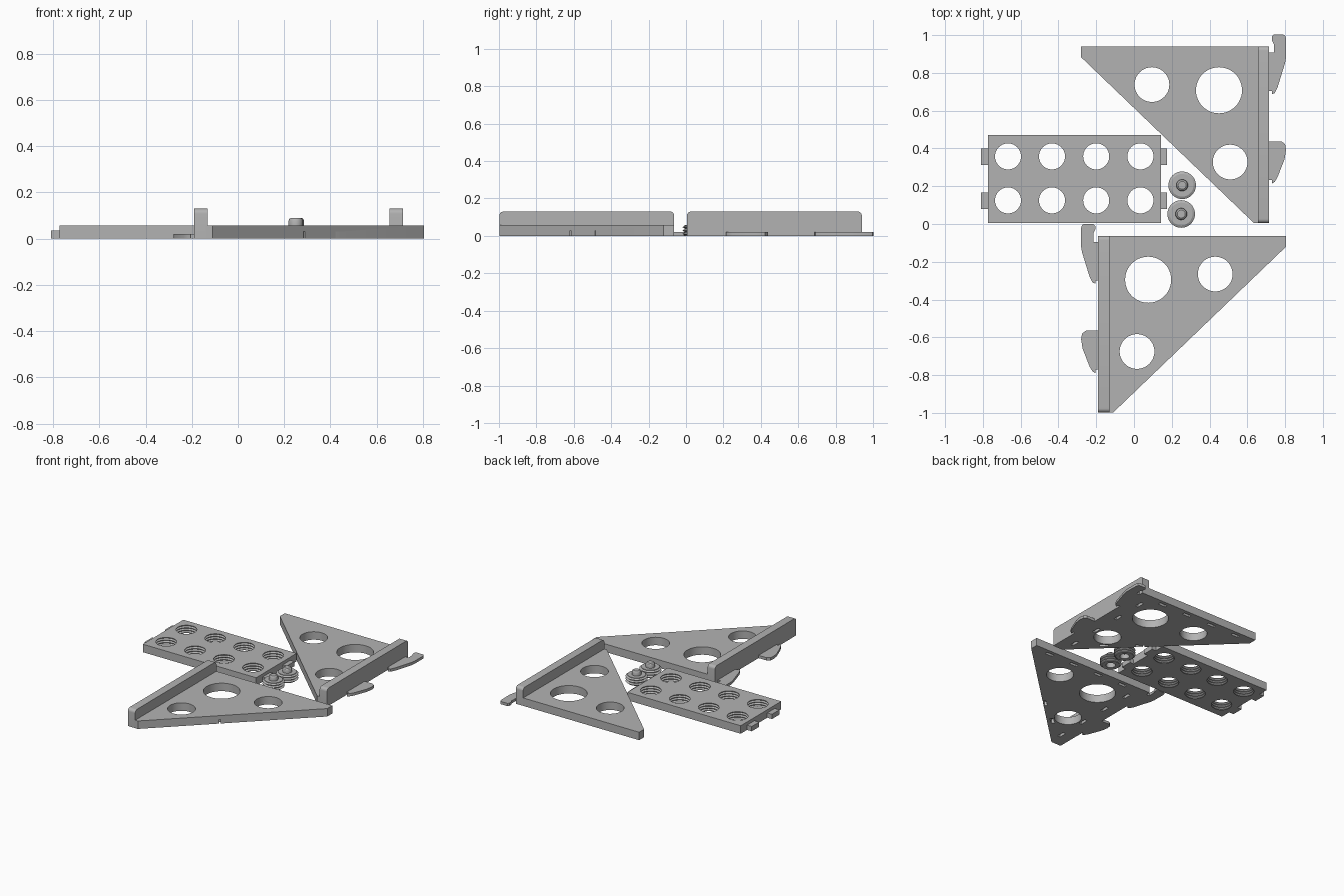
import bpy, bmesh, math
from mathutils import Vector

if "Cube" in bpy.data.objects:
    bpy.data.objects.remove(bpy.data.objects["Cube"])

T = 0.058  # plate thickness
grey = bpy.data.materials.new("plain grey")
grey.diffuse_color = (0.45, 0.45, 0.45, 1)
grey.use_nodes = True
grey.node_tree.nodes["Principled BSDF"].inputs["Base Color"].default_value = grey.diffuse_color


def finish(name, bm):
    bmesh.ops.recalc_face_normals(bm, faces=bm.faces)
    me = bpy.data.meshes.new(name)
    bm.to_mesh(me)
    bm.free()
    me.materials.append(grey)
    ob = bpy.data.objects.new(name, me)
    bpy.context.collection.objects.link(ob)
    return ob


def extrude(bm, pts, vec):
    """Extrude a closed 3D outline along vec."""
    f = bm.faces.new([bm.verts.new(p) for p in pts])
    r = bmesh.ops.extrude_face_region(bm, geom=[f])
    bmesh.ops.translate(bm, vec=vec, verts=[v for v in r["geom"] if isinstance(v, bmesh.types.BMVert)])


def slab(bm, pts, z0, z1):
    extrude(bm, [(x, y, z0) for x, y in pts], (0, 0, z1 - z0))


def circle(x, y, r, n=48):
    return [(x + r * math.cos(2 * math.pi * i / n), y + r * math.sin(2 * math.pi * i / n)) for i in range(n)]


def lathe(bm, prof, cx, cy, n=40):
    """Spin an (r, z) profile; both ends are capped."""
    rings = [[bm.verts.new((x, y, z)) for x, y in circle(cx, cy, r, n)] for r, z in prof]
    for a, b in zip(rings, rings[1:]):
        for i in range(n):
            j = (i + 1) % n
            bm.faces.new((a[i], a[j], b[j], b[i]))
    bm.faces.new(rings[0])
    bm.faces.new(rings[-1])


def cut(ob, bm):
    c = finish(ob.name + "_cutter", bm)
    c.hide_render = True
    m = ob.modifiers.new("holes", "BOOLEAN")
    m.operation, m.solver, m.object = "DIFFERENCE", "EXACT", c
    bpy.context.view_layer.objects.active = ob
    bpy.ops.object.modifier_apply(modifier=m.name)
    bpy.data.objects.remove(c)


def smooth(ob):
    bpy.ops.object.select_all(action="DESELECT")
    ob.select_set(True)
    bpy.context.view_layer.objects.active = ob
    bpy.ops.object.shade_smooth_by_angle(angle=math.radians(30))


UPPER_HOOK = [(-.265, 0), (-.215, 0), (-.205, -.01), (-.205, -.03), (-.215, -.05), (-.215, -.095),
              (-.18, -.095), (-.18, -.30), (-.205, -.30), (-.205, -.315), (-.22, -.31), (-.235, -.28),
              (-.275, -.15), (-.28, -.12), (-.28, -.02), (-.275, -.005)]
LOWER_HOOK = [(-.255, -.565), (-.18, -.565), (-.18, -.77), (-.205, -.77), (-.205, -.79), (-.22, -.78),
              (-.235, -.755), (-.272, -.66), (-.28, -.61), (-.275, -.58)]


def bracket(side, fx):
    """Triangular shelf bracket; fx maps a plan point into place."""
    def place(pts):
        return [fx(x, y) for x, y in pts]

    # Triangular web with three lightening holes
    bm = bmesh.new()
    slab(bm, place([(-.14, -.063), (.805, -.063), (.805, -.12), (-.11, -.998), (-.14, -.998)]), 0, T)
    web = finish(side + "_bracket_web", bm)
    bm = bmesh.new()
    for x, y, r in ((.075, -.295, .122), (.43, -.265, .092), (.016, -.675, .092)):
        slab(bm, place(circle(x, y, r)), -.05, .2)
    # Shallow slots along the three edges of the underside
    for a, b, n in (((.02, -.10), (.66, -.10), 4), ((-.10, -.2), (-.10, -.88), 4), ((.64, -.325), (.07, -.775), 4)):
        a, b = Vector(a), Vector(b)
        d = (b - a).normalized()
        s = Vector((-d.y, d.x))
        for i in range(n):
            c = a.lerp(b, i / (n - 1))
            slab(bm, place([tuple(c + d * u * .03 + s * v * .011)
                            for u, v in ((-1, -1), (1, -1), (1, 1), (-1, 1))]), -.03, .03)
    cut(web, bm)
    smooth(web)

    # Upright wall flange with rounded top corners
    r, y0, y1, h = .022, -.998, -.063, .13
    arc = [math.radians(a) for a in range(0, 91, 15)]
    prof = [(y0, 0), (y1, 0)]
    prof += [(y1 - r + r * math.cos(a), h - r + r * math.sin(a)) for a in arc]
    prof += [(y0 + r - r * math.sin(a), h - r + r * math.cos(a)) for a in arc]
    bm = bmesh.new()
    xa, xb = fx(-.19, 0)[0], fx(-.131, 0)[0]
    extrude(bm, [(xa, fx(0, y)[1], z) for y, z in prof], (xb - xa, 0, 0))
    smooth(finish(side + "_bracket_flange", bm))

    # Flat hooks that grip the wall
    for part, pts in (("upper_hook", UPPER_HOOK), ("lower_hook", LOWER_HOOK)):
        bm = bmesh.new()
        slab(bm, place(pts), 0, .02)
        smooth(finish(f"{side}_bracket_{part}", bm))


bracket("left", lambda x, y: (x, y))
bracket("right", lambda x, y: (.525 - x, y + 1.003))

# Shelf panel with threaded holes
bm = bmesh.new()
slab(bm, [(-.772, .005), (.143, .005), (.143, .472), (-.772, .472)], 0, T)
panel = finish("shelf_panel", bm)
bm = bmesh.new()
thread = [(.069, -.02), (.069, .004), (.08, .011), (.069, .018), (.069, .022), (.08, .029), (.069, .036),
          (.069, .040), (.08, .047), (.069, .054), (.069, .08)]
for x in (-.667, -.434, -.2, .034):
    for y in (.125, .358):
        lathe(bm, thread, x, y)
cut(panel, bm)
smooth(panel)

# Locking tabs on both ends of the panel
for end, x0, x1 in (("left", -.81, -.765), ("right", .136, .175)):
    for i, y in enumerate((.123, .356)):
        bm = bmesh.new()
        slab(bm, [(x0, y - .043), (x1, y - .043), (x1, y + .043), (x0, y + .043)], 0, .035)
        finish(f"panel_{end}_tab_{i + 1}", bm)

# Two threaded plugs with a domed knob and a hollow underside
for i, (x, y) in enumerate(((.255, .205), (.25, .053))):
    bm = bmesh.new()
    lathe(bm, [(.032, .035), (.032, 0), (.060, 0), (.060, .004), (.073, .011), (.060, .018), (.060, .022),
               (.073, .029), (.060, .036), (.060, .040), (.073, .047), (.060, .054), (.060, T), (.031, T),
               (.031, .078), (.028, .085), (.021, .09)], x, y)
    smooth(finish(f"threaded_plug_{i + 1}", bm))
